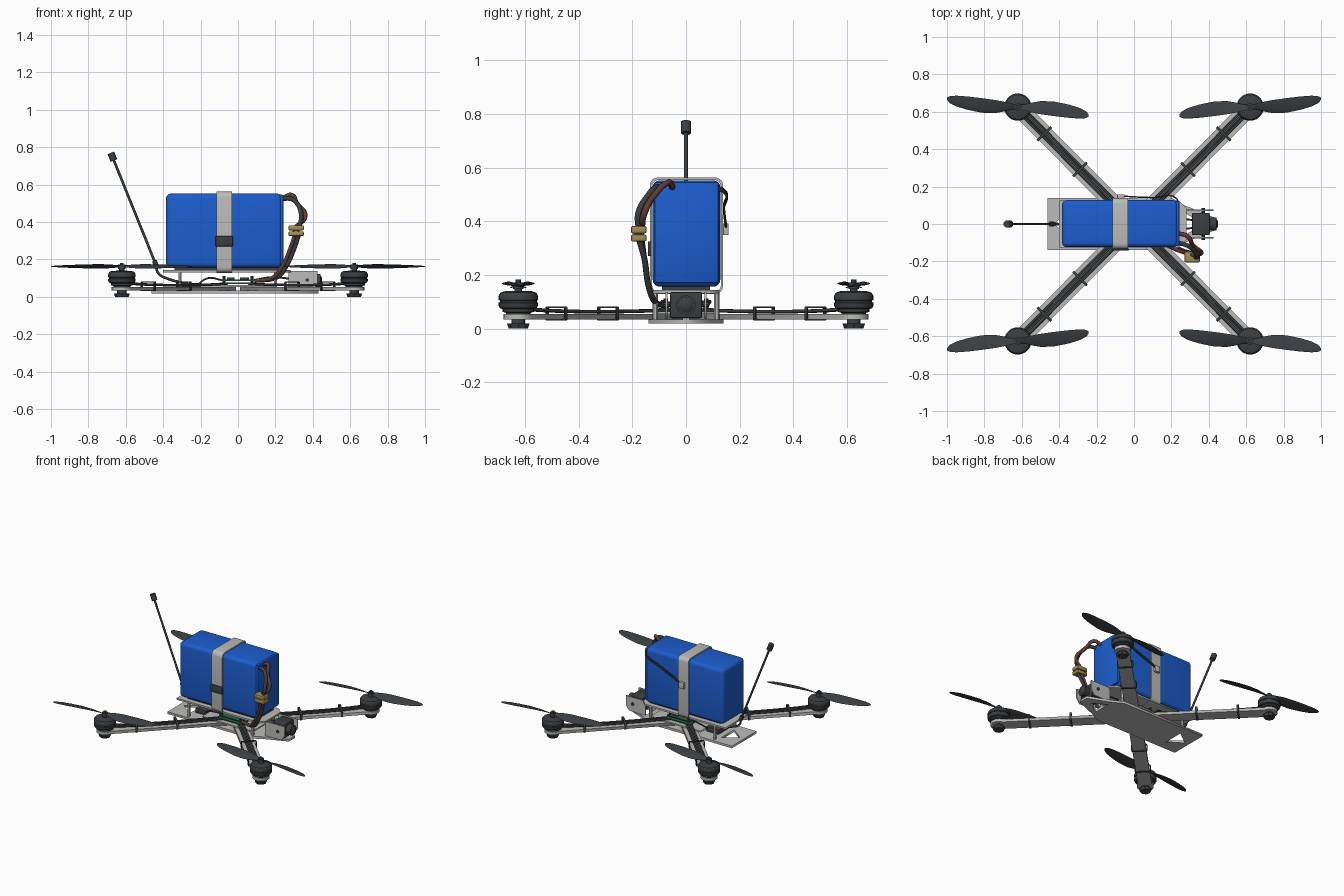
import bpy, bmesh, math
from mathutils import Matrix, Vector

if "Cube" in bpy.data.objects:
    bpy.data.objects.remove(bpy.data.objects["Cube"])


def material(name, rgb):
    m = bpy.data.materials.new(name)
    m.diffuse_color = (*rgb, 1)
    m.use_nodes = True
    m.node_tree.nodes["Principled BSDF"].inputs["Base Color"].default_value = m.diffuse_color
    return m


DARK = material("dark", (0.045, 0.05, 0.055))
BLUE = material("blue", (0.012, 0.11, 0.62))
BROWN = material("brown", (0.12, 0.045, 0.035))
TAN = material("tan", (0.38, 0.27, 0.09))
GREEN = material("green", (0.03, 0.12, 0.07))
LIGHT = material("light_grey", (0.5, 0.5, 0.49))


def finish(name, bm, mat=LIGHT, smooth=None):
    bmesh.ops.remove_doubles(bm, verts=bm.verts, dist=1e-5)
    bmesh.ops.recalc_face_normals(bm, faces=bm.faces)
    me = bpy.data.meshes.new(name)
    bm.to_mesh(me)
    bm.free()
    me.materials.append(mat)
    ob = bpy.data.objects.new(name, me)
    bpy.context.collection.objects.link(ob)
    if smooth:
        me.shade_smooth()
        me.set_sharp_from_angle(angle=math.radians(smooth))
    return ob


def box(name, lo, hi, mat=LIGHT, bevel=0, seg=2):
    bm = bmesh.new()
    lo, hi = Vector(lo), Vector(hi)
    bmesh.ops.create_cube(bm, size=1, matrix=Matrix.Translation((lo + hi) / 2) @ Matrix.Diagonal((*(hi - lo), 1)))
    if bevel:
        bmesh.ops.bevel(bm, geom=bm.edges[:], offset=bevel, segments=seg, profile=0.5, affect='EDGES')
    return finish(name, bm, mat, 40 if bevel else None)


def rod(name, a, b, r, mat=DARK, sides=16, r2=None):
    a, b = Vector(a), Vector(b)
    bm = bmesh.new()
    rot = (b - a).to_track_quat('Z', 'Y').to_matrix().to_4x4()
    bmesh.ops.create_cone(bm, cap_ends=True, segments=sides, radius1=r, radius2=r if r2 is None else r2,
                          depth=(b - a).length, matrix=Matrix.Translation((a + b) / 2) @ rot)
    return finish(name, bm, mat, 40)


def from_curve(name, cu, mat, matrix=None, smooth=None):
    tmp = bpy.data.objects.new(name + "_tmp", cu)
    me = bpy.data.meshes.new_from_object(tmp)
    bm = bmesh.new()
    bm.from_mesh(me)
    if matrix:
        bm.transform(matrix)
    bpy.data.objects.remove(tmp)
    bpy.data.curves.remove(cu)
    bpy.data.meshes.remove(me)
    return finish(name, bm, mat, smooth)


def plate(name, outlines, thick, matrix, mat=LIGHT):
    # flat shape with holes, extruded about its own mid-plane
    cu = bpy.data.curves.new(name, 'CURVE')
    cu.dimensions, cu.fill_mode, cu.extrude = '2D', 'BOTH', thick / 2
    for pts in outlines:
        sp = cu.splines.new('POLY')
        sp.points.add(len(pts) - 1)
        for p, q in zip(sp.points, pts):
            p.co = (q[0], q[1], 0, 1)
        sp.use_cyclic_u = True
    return from_curve(name, cu, mat, matrix)


def tube(name, pts, r, mat=DARK):
    cu = bpy.data.curves.new(name, 'CURVE')
    cu.dimensions, cu.bevel_depth, cu.bevel_resolution, cu.use_fill_caps = '3D', r, 2, True
    sp = cu.splines.new('BEZIER')
    sp.resolution_u = 6
    sp.bezier_points.add(len(pts) - 1)
    for p, q in zip(sp.bezier_points, pts):
        p.co = q
        p.handle_left_type = p.handle_right_type = 'AUTO'
    return from_curve(name, cu, mat, None, 60)


def rounded(x0, y0, x1, y1, r, n=5):
    pts = []
    for cx, cy, a0 in ((x1 - r, y1 - r, 0), (x0 + r, y1 - r, 90), (x0 + r, y0 + r, 180), (x1 - r, y0 + r, 270)):
        for i in range(n):
            a = math.radians(a0 + 90 * i / (n - 1))
            pts.append((cx + r * math.cos(a), cy + r * math.sin(a)))
    return pts


def lathe(name, profile, loc, mat=DARK, sides=28):
    bm = bmesh.new()
    rings = []
    for r, z in profile:
        rings.append([bm.verts.new((loc[0] + r * math.cos(2 * math.pi * i / sides),
                                    loc[1] + r * math.sin(2 * math.pi * i / sides), loc[2] + z)) for i in range(sides)])
    for a, b in zip(rings, rings[1:]):
        for i in range(sides):
            j = (i + 1) % sides
            bm.faces.new((a[i], a[j], b[j], b[i]))
    bm.faces.new(rings[0])
    bm.faces.new(rings[-1])
    return finish(name, bm, mat, 35)


# distance from hub, chord, sideways sweep, pitch in degrees
BLADE = [(0, .03, 0, 24), (.03, .034, 0, 24), (.07, .055, -.004, 22), (.12, .074, -.008, 19), (.19, .08, -.008, 15),
         (.27, .072, -.002, 12), (.33, .058, .004, 10), (.365, .038, .009, 9), (.381, .012, .012, 8)]


def propeller(name, loc, sx, sy):
    bm = bmesh.new()
    turn = math.radians(5)
    for flip in (1, -1):
        rings = []
        for r, c, off, pitch in BLADE:
            ring = []
            for i in range(12):
                a = 2 * math.pi * i / 12
                u, w = c / 2 * math.cos(a), max(.0015, c * .045) * math.sin(a)
                p = math.radians(pitch)
                y = off + u * math.cos(p) - w * math.sin(p)
                z = u * math.sin(p) + w * math.cos(p)
                X = flip * (r * math.cos(turn) - y * math.sin(turn))
                Y = flip * (r * math.sin(turn) + y * math.cos(turn))
                ring.append(bm.verts.new((loc[0] + sx * X, loc[1] + sy * Y, loc[2] + z)))
            rings.append(ring)
        for a, b in zip(rings, rings[1:]):
            for i in range(12):
                bm.faces.new((a[i], a[(i + 1) % 12], b[(i + 1) % 12], b[i]))
        bm.faces.new(rings[-1])
        bm.faces.new(rings[0])
    finish(name, bm, DARK, 50)


# four arms with motors, propellers, wires and ties
MX, MY = .621, .625
MOTOR = [(.045, 0), (.045, .012), (.058, .016), (.058, .026), (.069, .03), (.073, .038), (.073, .05), (.069, .053),
         (.069, .058), (.073, .061), (.073, .077), (.066, .088), (.05, .093), (.014, .094), (.014, .104)]
UP = Vector((0, 0, 1))
for sx in (-1, 1):
    for sy in (-1, 1):
        tag = ("front" if sy < 0 else "back") + ("_left" if sx < 0 else "_right")
        m = Vector((sx * MX, sy * MY, 0))
        length, d = m.length, m.normalized()
        side = UP.cross(d)
        end = [(length + .055 * math.cos(math.radians(a)), .055 * math.sin(math.radians(a))) for a in range(-125, 126, 25)]
        turn = Matrix.Rotation(math.atan2(d.y, d.x), 4, 'Z')
        plate(tag + "_arm", [[(.06, -.045)] + end + [(.06, .045)]], .02, Matrix.Translation((0, 0, .044)) @ turn)
        lathe(tag + "_motor", MOTOR, (m.x, m.y, .046))
        rod(tag + "_foot", (m.x, m.y, 0), (m.x, m.y, .018), .036, sides=8, r2=.042)
        rod(tag + "_foot_neck", (m.x, m.y, .016), (m.x, m.y, .036), .025)
        propeller(tag + "_propeller", (m.x, m.y, .163), sx, sy)
        rod(tag + "_prop_hub", (m.x, m.y, .148), (m.x, m.y, .172), .02)
        rod(tag + "_prop_nut", (m.x, m.y, .172), (m.x, m.y, .182), .011, sides=6)
        for k in (-1, 0, 1):
            o = side * .016 * k
            tube(tag + "_motor_wire", [d * .1 + o + UP * .068, d * .4 + o + UP * .063, d * .7 + o + UP * .066,
                                       d * (length - .05) + o + UP * .072], .0065)
        for r in (.41, .68):
            mat = Matrix.Translation(d * r + UP * .057) @ Matrix((side, UP, d)).transposed().to_4x4()
            plate(tag + "_arm_tie", [rounded(-.052, -.027, .052, .025, .006, 3), rounded(-.047, -.022, .047, .02, .004, 3)],
                  .014, mat, DARK)

# frame plates with triangular cutouts
plate("lower_plate", [[(-.463, -.14), (.2, -.14), (.27, -.1), (.43, -.035), (.43, .035), (.27, .1), (.2, .14), (-.463, .14)],
                      [(-.43, 0), (-.33, -.075), (-.33, .075)], [(.27, -.06), (.37, 0), (.27, .06)]],
      .016, Matrix.Translation((0, 0, .026)))
plate("middle_plate", [[(-.2, -.12), (.2, -.12), (.2, .12), (-.2, .12)]], .01, Matrix.Translation((0, 0, .059)))
plate("upper_plate", [[(-.4, -.125), (.24, -.125), (.28, -.085), (.28, .085), (.24, .125), (-.4, .125)],
                      [(-.3, -.07), (-.15, -.07), (-.15, .07), (-.3, .07)]], .012, Matrix.Translation((0, 0, .137)))
box("battery_pad", (-.34, -.09, .143), (.22, .09, .157), DARK)
for x in (-.31, .2):
    for y in (-.115, .115):
        rod("standoff", (x, y, .03), (x, y, .133), .01, LIGHT, 6)

# electronics stack
box("flight_board", (-.09, -.09, .085), (.09, .09, .092), GREEN)
box("power_board", (-.1, -.1, .07), (.1, .1, .077), GREEN)
box("receiver", (-.3, -.06, .04), (-.2, .06, .075), DARK, .006)
for x in (-.075, .075):
    for y in (-.075, .075):
        rod("board_post", (x, y, .06), (x, y, .112), .008, sides=8)
for x, y in ((-.04, .03), (.03, -.03), (.04, .05)):
    box("chip", (x - .02, y - .02, .092), (x + .02, y + .02, .104), DARK)
for s in (-1, 1):
    tube("stack_wire", [(-.22, s * .05, .06), (-.16, s * .09, .1), (-.09, s * .06, .09)], .005)
    tube("camera_wire", [(.09, s * .02, .09), (.18, s * .035, .105), (.32, s * .02, .09)], .005)

# camera in its side plates
for s in (-1, 1):
    plate("camera_side_plate", [[(.27, .035), (.4, .035), (.425, .07), (.425, .137), (.27, .137)]], .008,
          Matrix.Translation((0, s * .073, 0)) @ Matrix.Rotation(math.pi / 2, 4, 'X'))
    rod("camera_screw", (.37, s * .06, .09), (.37, s * .085, .09), .01, sides=8)
box("camera_body", (.31, -.06, .038), (.405, .06, .137), DARK, .008)
rod("lens_barrel", (.4, 0, .087), (.44, 0, .087), .036, sides=24)
rod("lens_glass", (.44, 0, .087), (.45, 0, .087), .028, sides=24, r2=.014)

# battery pack with shrink-wrapped end
box("battery", (-.385, -.124, .156), (.236, .128, .552), BLUE, .026, 4)
box("battery_end_wrap", (.22, -.118, .17), (.243, .122, .546), BLUE, .008)

# battery strap and buckle
axes = Matrix(((0, 0, 1, -.073), (1, 0, 0, 0), (0, 1, 0, 0), (0, 0, 0, 1)))
plate("battery_strap", [rounded(-.135, .128, .138, .563, .03), rounded(-.126, .135, .13, .554, .025)], .084, axes)
box("strap_buckle", (-.12, -.142, .27), (-.028, -.13, .325), DARK, .004)

# power leads and connector
for i, (dx, mat) in enumerate(((0, BROWN), (.022, DARK))):
    y = -.05 - .05 * i
    tube("battery_lead", [(.235, y, .525), (.285, y - .015, .545 - dx), (.315, -.115 - dx, .5), (.36 - dx, -.155 - dx, .43),
                          (.315 + dx - .01, -.165 - dx / 2, .37)], .012, mat)
    tube("frame_lead", [(.315 + dx - .01, -.165 - dx / 2, .335), (.28 + dx, -.155, .26), (.235 + dx, -.14, .16),
                        (.19 + dx, -.12, .105), (.09, -.08, .085)], .011, mat)
for z0, z1 in ((.325, .35), (.355, .382)):
    box("power_connector", (.27, -.205, z0), (.352, -.147, z1), TAN, .006)
rod("connector_pins", (.31, -.176, .34), (.31, -.176, .365), .02, TAN, 10)

# balance lead
for k in (-1, 0, 1):
    tube("balance_lead", [(.236, .09, .525 + .006 * k), (.225, .138, .515 + .006 * k), (.1, .141, .45 + .006 * k),
                          (-.03, .147, .395 + .006 * k), (-.065, .15, .375 + .004 * k)], .004)
box("balance_plug", (-.09, .138, .348), (-.05, .159, .392), LIGHT, .003)

# rear antenna
base, tip = Vector((-.44, 0, .175)), Vector((-.68, 0, .77))
a = (tip - base).normalized()
rod("antenna_mast", base, tip, .007, sides=10)
rod("antenna_cap", tip - a * .045, tip, .019)
rod("antenna_socket", base - a * .02, base + a * .02, .013)
tube("antenna_cable", [base, (-.425, 0, .125), (-.37, 0, .095), (-.27, .01, .07)], .007)
